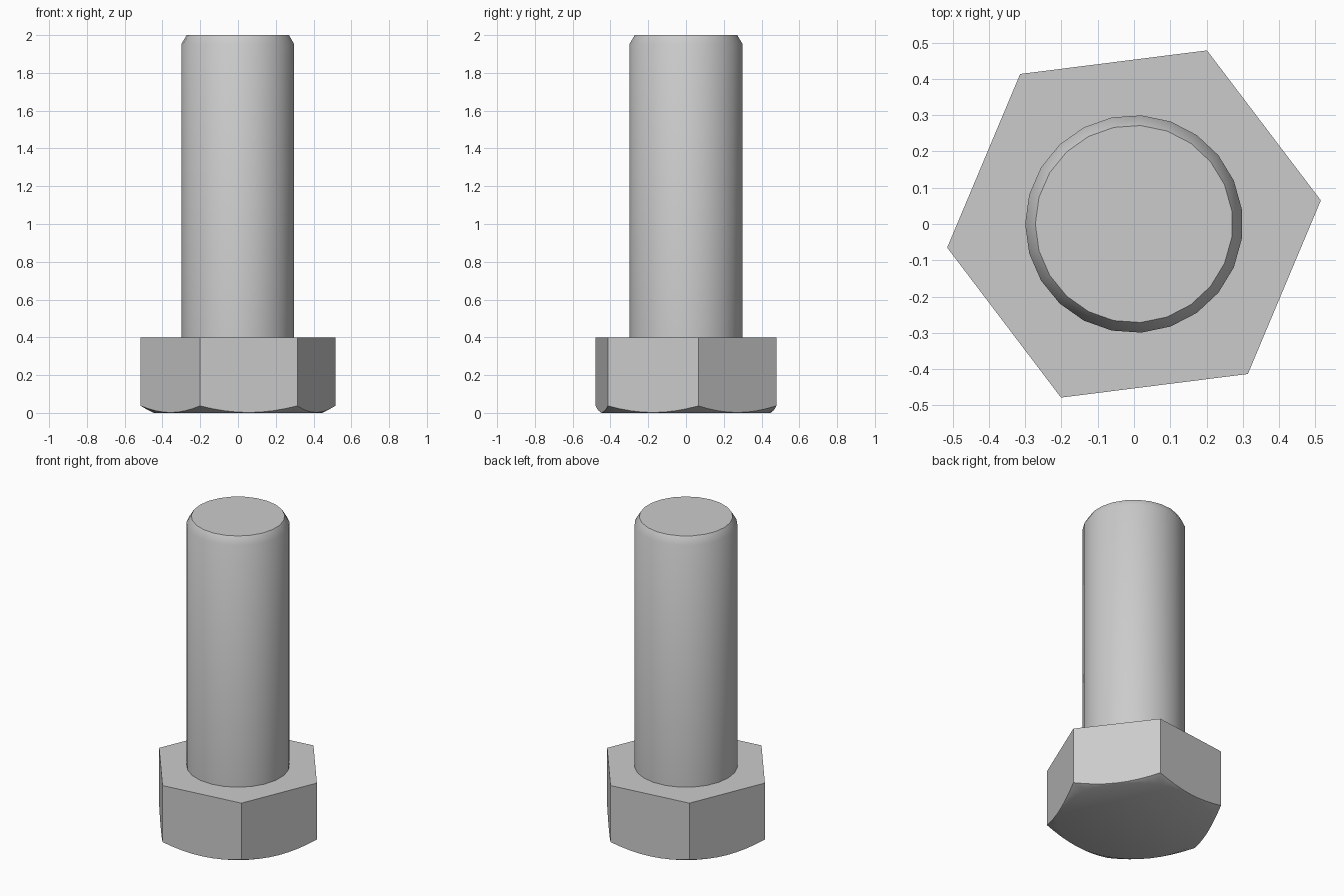
import bpy
import bmesh
from math import cos, sin, pi, radians, hypot

if "Cube" in bpy.data.objects:
    bpy.data.objects.remove(bpy.data.objects["Cube"], do_unlink=True)

steel = bpy.data.materials.new("plain_grey_steel")
steel.use_nodes = True
GREY = (0.6, 0.6, 0.6, 1.0)
steel.diffuse_color = GREY
steel.node_tree.nodes["Principled BSDF"].inputs["Base Color"].default_value = GREY


def finish(name, bm):
    bmesh.ops.recalc_face_normals(bm, faces=bm.faces[:])
    mesh = bpy.data.meshes.new(name)
    bm.to_mesh(mesh)
    bm.free()
    mesh.materials.append(steel)
    obj = bpy.data.objects.new(name, mesh)
    bpy.context.collection.objects.link(obj)
    bpy.ops.object.select_all(action="DESELECT")
    obj.select_set(True)
    bpy.context.view_layer.objects.active = obj
    bpy.ops.object.shade_smooth_by_angle(angle=radians(35))


def bridge(bm, a, b):
    for i in range(len(a)):
        j = (i + 1) % len(a)
        bm.faces.new((a[i], a[j], b[j], b[i]))


# Shank: cylinder with a chamfered tip, rooted inside the head
SEGMENTS = 23
bm = bmesh.new()
rings = []
for r, z in ((0.3, 0.36), (0.3, 1.953), (0.272, 2.0)):
    rings.append([bm.verts.new((r * cos(pi + 2 * pi * k / SEGMENTS),
                                r * sin(pi + 2 * pi * k / SEGMENTS), z))
                  for k in range(SEGMENTS)])
for lower, upper in zip(rings, rings[1:]):
    bridge(bm, lower, upper)
bm.faces.new(rings[0])
bm.faces.new(rings[-1])
finish("shank", bm)

# Hex head: the lower edge follows a shallow cone, leaving curved flats
CORNER, TOP, DISC, SLOPE, STEPS = 0.519, 0.4, 0.445, 0.5, 8
corners = [(CORNER * cos(radians(7.2 + 60 * k)), CORNER * sin(radians(7.2 + 60 * k)))
           for k in range(6)]
bm = bmesh.new()
top = [bm.verts.new((x, y, TOP)) for x, y in corners]
rim, disc = [], []
for k in range(6):
    (x0, y0), (x1, y1) = corners[k], corners[(k + 1) % 6]
    for s in range(STEPS):
        t = s / STEPS
        x, y = x0 + (x1 - x0) * t, y0 + (y1 - y0) * t
        r = hypot(x, y)
        rim.append(bm.verts.new((x, y, (r - DISC) * SLOPE)))
        disc.append(bm.verts.new((x * DISC / r, y * DISC / r, 0)))
for k in range(6):
    edge = [rim[(k * STEPS + s) % len(rim)] for s in range(STEPS + 1)]
    bm.faces.new(edge + [top[(k + 1) % 6], top[k]])
bm.faces.new(top)
bridge(bm, rim, disc)
bm.faces.new(disc)
finish("hex_head", bm)
